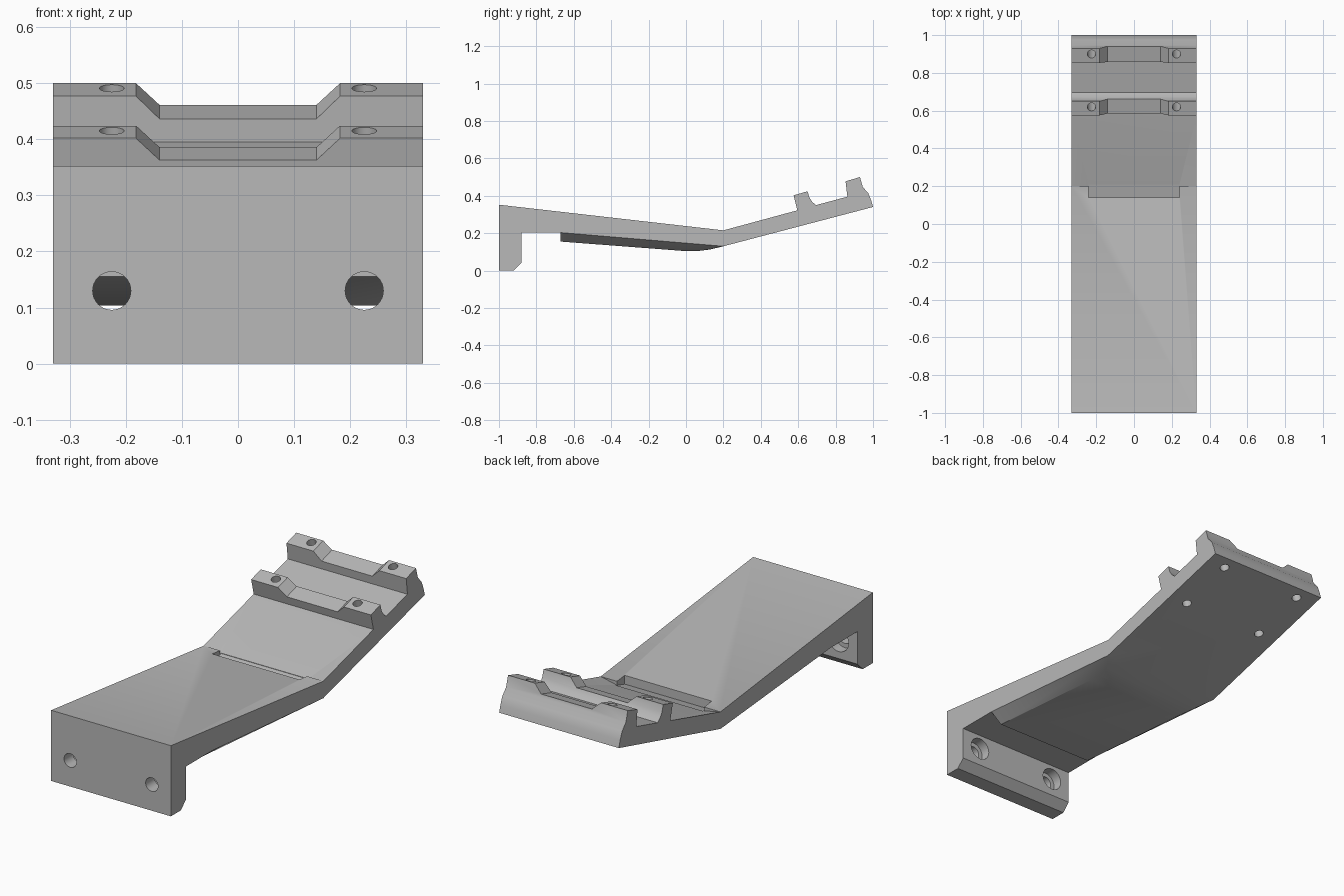
import bpy, bmesh
from math import atan2
from mathutils import Matrix

cube = bpy.data.objects.get("Cube")
if cube:
    bpy.data.objects.remove(cube, do_unlink=True)

grey = bpy.data.materials.new("light grey")
grey.use_nodes = True
colour = (0.48, 0.48, 0.48, 1)
grey.diffuse_color = colour
grey.node_tree.nodes["Principled BSDF"].inputs["Base Color"].default_value = colour

HALF = 0.33      # half width of the bracket
HOLE_X = 0.225   # sideways position of every screw hole


def finish(name, bm):
    bmesh.ops.recalc_face_normals(bm, faces=bm.faces)
    mesh = bpy.data.meshes.new(name)
    bm.to_mesh(mesh)
    bm.free()
    mesh.materials.append(grey)
    obj = bpy.data.objects.new(name, mesh)
    bpy.context.collection.objects.link(obj)
    return obj


def extrude_side(name, profile):
    """Extrude a (y, z) outline across the full width."""
    bm = bmesh.new()
    face = bm.faces.new([bm.verts.new((-HALF, y, z)) for y, z in profile])
    new = bmesh.ops.extrude_face_region(bm, geom=[face])["geom"]
    bmesh.ops.translate(bm, vec=(2 * HALF, 0, 0),
                        verts=[v for v in new if isinstance(v, bmesh.types.BMVert)])
    return finish(name, bm)


def mirrored_hull(name, points):
    """Convex solid from points mirrored in x."""
    bm = bmesh.new()
    for x, y, z in points:
        for s in (-1, 1):
            bm.verts.new((s * x, y, z))
    bmesh.ops.convex_hull(bm, input=bm.verts)
    bmesh.ops.dissolve_limit(bm, angle_limit=0.001, verts=bm.verts, edges=bm.edges)
    return finish(name, bm)


def cylinder(name, centre, radius, depth, tilt):
    bm = bmesh.new()
    bmesh.ops.create_cone(bm, cap_ends=True, segments=32, radius1=radius, radius2=radius,
                          depth=depth,
                          matrix=Matrix.Translation(centre) @ Matrix.Rotation(tilt, 4, "X"))
    return finish(name, bm)


def combine(target, tool, operation="DIFFERENCE"):
    mod = target.modifiers.new(tool.name, "BOOLEAN")
    mod.operation = operation
    mod.solver = "EXACT"
    mod.object = tool
    bpy.ops.object.select_all(action="DESELECT")
    bpy.context.view_layer.objects.active = target
    target.select_set(True)
    bpy.ops.object.modifier_apply(modifier=mod.name)
    bpy.data.objects.remove(tool, do_unlink=True)


# Bent arm with mounting leg and two clamp ridges
bracket = extrude_side("mounting_bracket", [
    (-1, 0), (-0.92, 0), (-0.88, 0.04), (-0.88, 0.203), (-0.43, 0.203), (0.2, 0.13),
    (1, 0.34), (0.99, 0.375), (0.975, 0.413), (0.945, 0.447), (0.93, 0.5),
    (0.853, 0.477), (0.863, 0.395), (0.695, 0.35), (0.675, 0.367), (0.66, 0.39),
    (0.65, 0.424), (0.575, 0.402), (0.595, 0.322), (0.2, 0.215), (-1, 0.352)])

# Belly with sloping sides under the front arm
belly = mirrored_hull("belly", [
    (HALF, -0.67, 0.203), (HALF, -0.43, 0.203), (HALF, 0.2, 0.13),
    (0.3, -0.67, 0.215), (0.3, -0.43, 0.215), (0.3, 0.19, 0.14),
    (0.27, -0.67, 0.155), (0.27, 0, 0.104), (0.27, 0.06, 0.104),
    (0.275, 0.13, 0.113)])
combine(bracket, belly, "UNION")

# Slot at the bend
combine(bracket, mirrored_hull("slot", [
    (0.24, 0.14, 0.178), (0.24, 0.21, 0.197), (0.24, 0.14, 0.3), (0.24, 0.21, 0.3)]))

# Shallow dip in the rear plate, fading out towards the ridges
combine(bracket, mirrored_hull("dip", [
    (0.24, 0.201, 0.196), (HALF, 0.201, 0.2155), (HALF, 0.57, 0.3155),
    (HALF + 0.02, 0.201, 0.33), (HALF + 0.02, 0.57, 0.33)]))

# Sunken middle of each clamp ridge
for y0, y1, y, z in ((0.5, 0.72, 0.575, 0.36), (0.78, 1.05, 0.853, 0.435)):
    points = []
    for end in (y0, y1):
        floor = z + (end - y) * 0.3
        points += [(0.14, end, floor), (0.24, end, floor + 0.1)]
    combine(bracket, mirrored_hull("ridge_notch", points))

# Screw holes through the ridges and counterbored holes through the leg
plate_tilt = atan2(0.21, 0.8)
for side in (-1, 1):
    x = side * HOLE_X
    for y, z in ((0.62, 0.414), (0.9, 0.49)):
        combine(bracket, cylinder("ridge_hole", (x, y, z), 0.022, 0.8, plate_tilt))
    combine(bracket, cylinder("leg_hole", (x, -0.95, 0.13), 0.034, 0.3, atan2(1, 0)))
    combine(bracket, cylinder("counterbore", (x, -0.87, 0.13), 0.055, 0.12, atan2(1, 0)))

bpy.ops.object.select_all(action="DESELECT")
bpy.context.view_layer.objects.active = bracket
bracket.select_set(True)
bpy.ops.object.shade_smooth_by_angle(angle=0.45)
